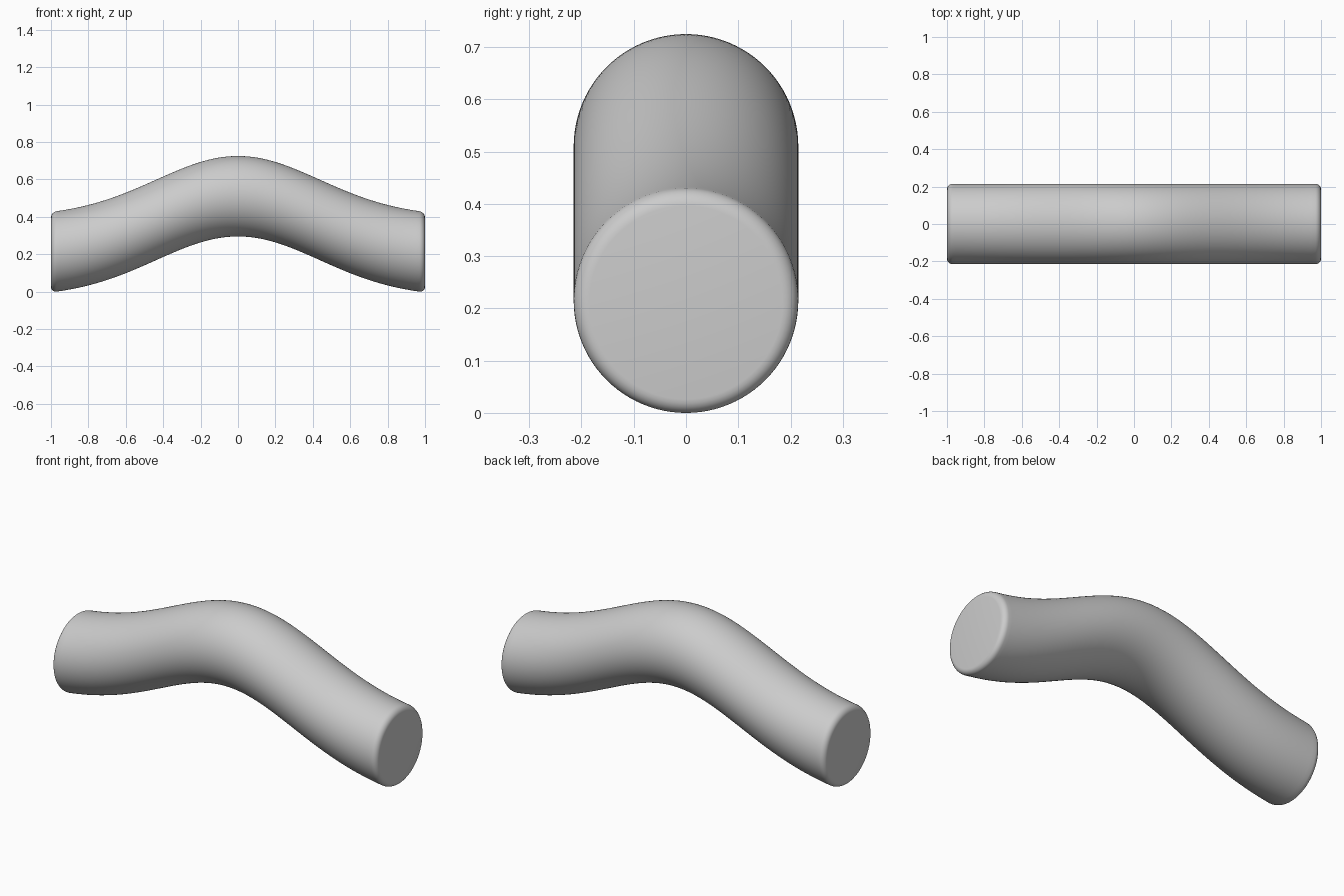
import bpy, bmesh, math

if "Cube" in bpy.data.objects:
    bpy.data.objects.remove(bpy.data.objects["Cube"])

R, BEVEL, K = 0.215, 0.03, 2.6
SIDES, STEPS = 96, 96


def bump(x):
    # bell-shaped lift along the length, zero where the bevel begins
    e = 1.0 - BEVEL
    base = math.exp(-K * e * e)
    return 0.295 * (math.exp(-K * x * x) - base) / (1 - base)


# (x, radius) stations: rounded end, body, rounded end
arc = [(1 - BEVEL + BEVEL * math.sin(a), R - BEVEL + BEVEL * math.cos(a))
       for a in (math.pi / 2 * i / 6 for i in range(7))]
e = 1 - BEVEL
body = [(-e + 2 * e * i / STEPS, R) for i in range(1, STEPS)]
stations = [(-x, r) for x, r in reversed(arc)] + body + arc

# tube skinned ring by ring, each ring shifted upward
bm = bmesh.new()
rings = []
for x, r in stations:
    rings.append([bm.verts.new((x, r * math.cos(t), R + bump(x) + r * math.sin(t)))
                  for t in (2 * math.pi * j / SIDES for j in range(SIDES))])
for a, b in zip(rings, rings[1:]):
    for j in range(SIDES):
        k = (j + 1) % SIDES
        bm.faces.new((a[j], a[k], b[k], b[j]))

# flat end caps
bm.faces.new(rings[0])
bm.faces.new(rings[-1])
bmesh.ops.recalc_face_normals(bm, faces=bm.faces)

mesh = bpy.data.meshes.new("bent_tube")
bm.to_mesh(mesh)
bm.free()
tube = bpy.data.objects.new("bent_tube", mesh)
bpy.context.collection.objects.link(tube)
bpy.context.view_layer.objects.active = tube
tube.select_set(True)
bpy.ops.object.shade_smooth_by_angle(angle=math.radians(30))
